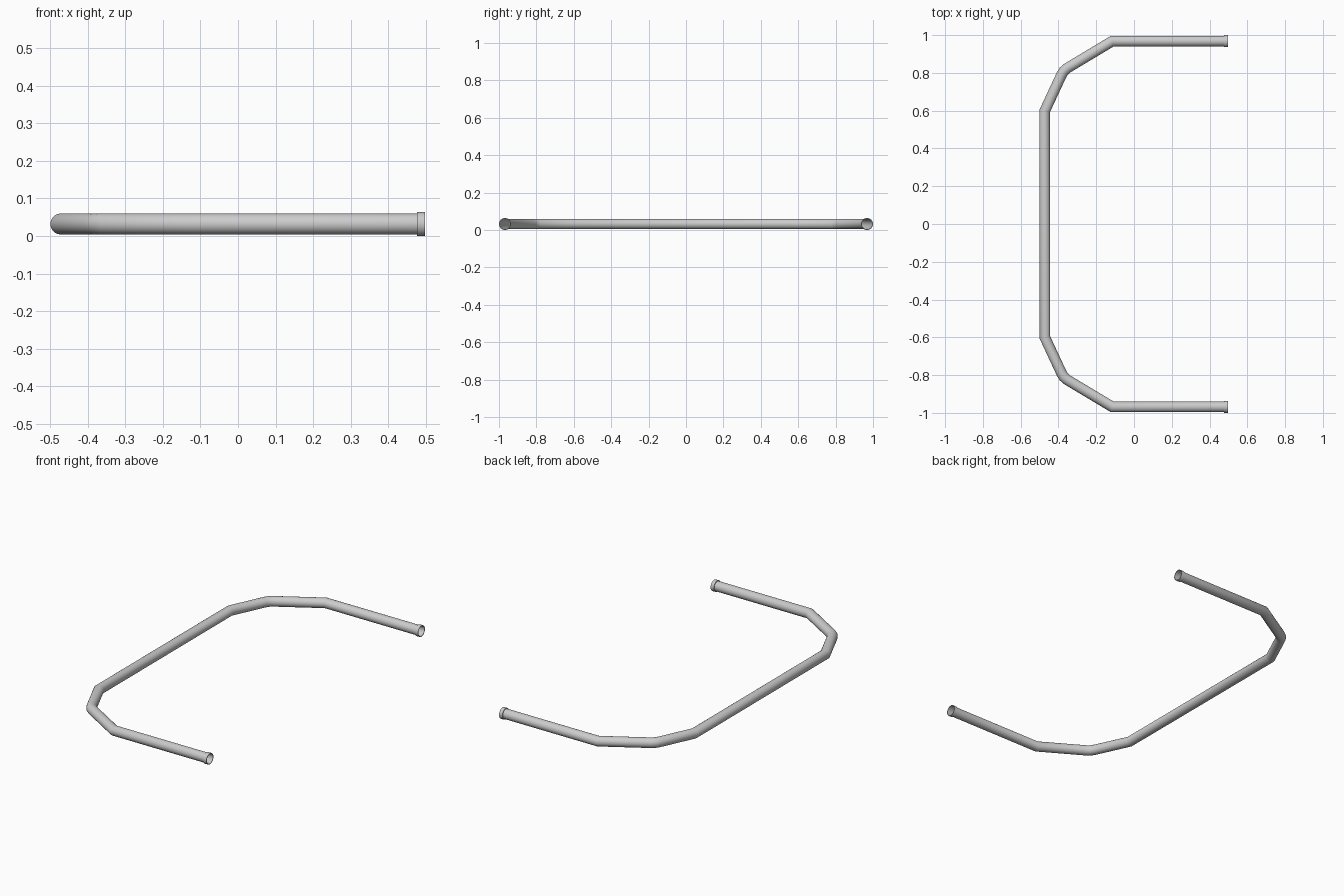
import bpy, bmesh, math
from mathutils import Vector

if "Cube" in bpy.data.objects:
    bpy.data.objects.remove(bpy.data.objects["Cube"])

SIDES = 24
R, COLLAR_R, Z = 0.028, 0.032, 0.032
END_X, COLLAR_X = 0.498, 0.477


def sweep(name, path, radii):
    """Open-ended tube along a flat path, with mitred bends."""
    pts = [Vector(p) for p in path]
    bm = bmesh.new()
    rings = []
    for i, p in enumerate(pts):
        before = [pts[j] for j in range(i) if (pts[j] - p).length > 1e-6]
        after = [pts[j] for j in range(i + 1, len(pts)) if (pts[j] - p).length > 1e-6]
        d1 = (p - before[-1]).normalized() if before else (after[0] - p).normalized()
        d2 = (after[0] - p).normalized() if after else d1
        t = (d1 + d2).normalized()
        side = Vector((t.y, -t.x)) / t.dot(d1)
        ring = []
        for k in range(SIDES):
            a = math.tau * k / SIDES
            q = p + side * radii[i] * math.cos(a)
            ring.append(bm.verts.new((q.x, q.y, Z + radii[i] * math.sin(a))))
        rings.append(ring)
    for a, b in zip(rings, rings[1:]):
        for k in range(SIDES):
            n = (k + 1) % SIDES
            bm.faces.new((a[k], a[n], b[n], b[k]))
    bmesh.ops.recalc_face_normals(bm, faces=bm.faces)
    # normals point away from the tube's own centre line
    f = bm.faces[0] if bm.faces.ensure_lookup_table() is None else None
    c = f.calc_center_median()
    if f.normal.z * (c.z - Z) < 0:
        bmesh.ops.reverse_faces(bm, faces=bm.faces)
    mesh = bpy.data.meshes.new(name)
    bm.to_mesh(mesh)
    bm.free()
    obj = bpy.data.objects.new(name, mesh)
    bpy.context.collection.objects.link(obj)
    bpy.context.view_layer.objects.active = obj
    obj.select_set(True)
    bpy.ops.object.shade_smooth_by_angle(angle=math.radians(40))
    obj.select_set(False)
    return obj


# Bent main pipe: half path mirrored in y
half = [(END_X, 0.968), (-0.115, 0.968), (-0.352, 0.826),
        (-0.371, 0.810), (-0.384, 0.789), (-0.472, 0.60)]
path = half + [(x, -y) for x, y in reversed(half)]
sweep("bent_pipe", path, [R] * len(path))

# Slightly wider collar on each open end
for label, s in (("back", 1), ("front", -1)):
    y = 0.968 * s
    sweep(label + "_collar",
          [(COLLAR_X, y), (COLLAR_X, y), (END_X, y), (END_X, y)],
          [R, COLLAR_R, COLLAR_R, R])
